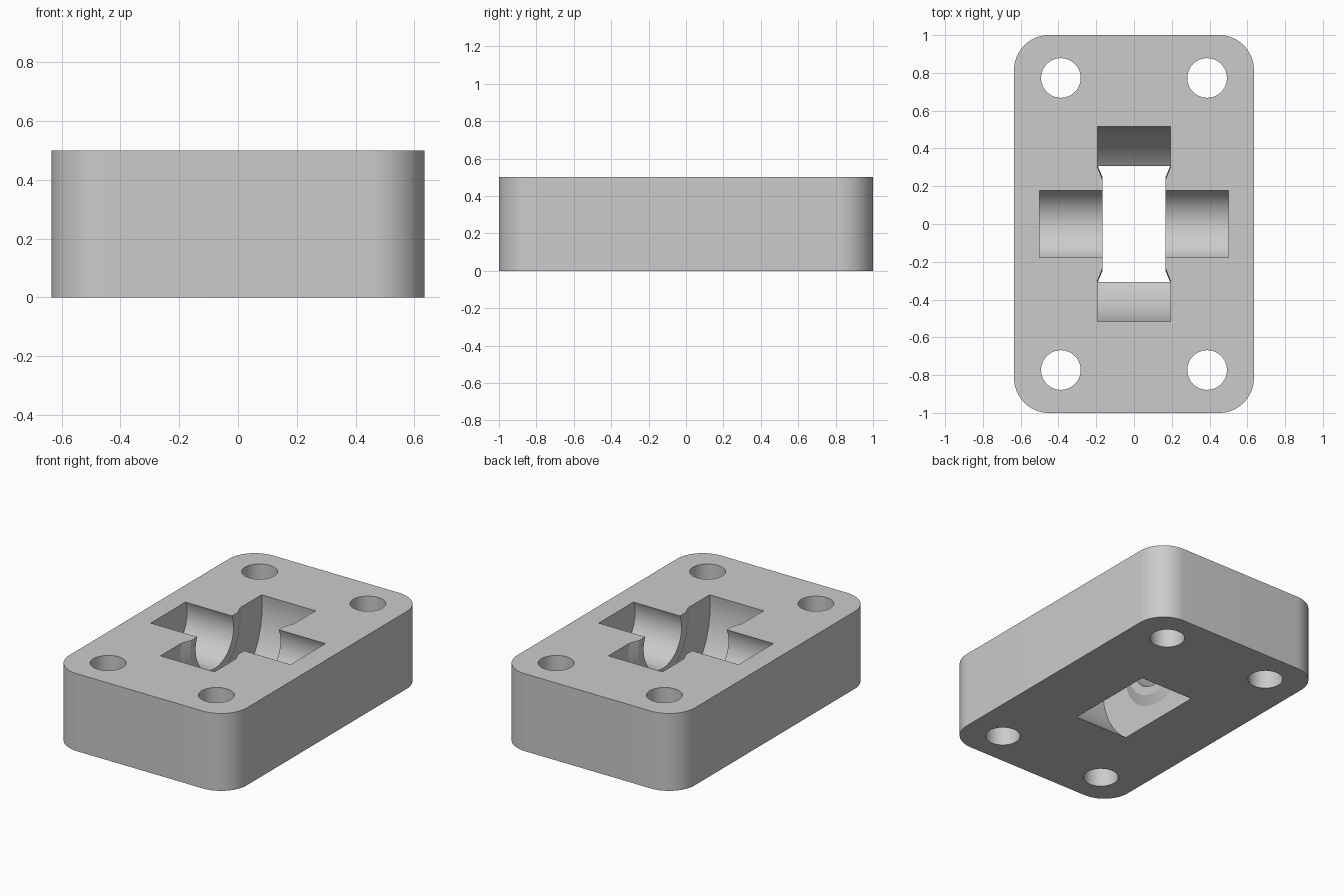
import bpy, bmesh
from math import sin, cos, pi, radians

cube = bpy.data.objects.get("Cube")
if cube:
    bpy.data.objects.remove(cube, do_unlink=True)

HALF_X, HALF_Y, HEIGHT, CORNER = 0.635, 1.0, 0.5, 0.185
AXLE_Z = 0.422

grey = bpy.data.materials.new("plain_grey")
grey.use_nodes = True
colour = (0.6, 0.6, 0.6, 1)
grey.diffuse_color = colour
grey.node_tree.nodes["Principled BSDF"].inputs["Base Color"].default_value = colour


def make_object(name, bm):
    bmesh.ops.recalc_face_normals(bm, faces=bm.faces)
    mesh = bpy.data.meshes.new(name)
    bm.to_mesh(mesh)
    bm.free()
    mesh.materials.append(grey)
    obj = bpy.data.objects.new(name, mesh)
    bpy.context.collection.objects.link(obj)
    return obj


def prism(name, outline, bottom, top):
    """Extrude a closed outline straight up."""
    bm = bmesh.new()
    face = bm.faces.new([bm.verts.new((x, y, bottom)) for x, y in outline])
    up = bmesh.ops.extrude_face_region(bm, geom=[face])["geom"]
    verts = [v for v in up if isinstance(v, bmesh.types.BMVert)]
    bmesh.ops.translate(bm, verts=verts, vec=(0, 0, top - bottom))
    return make_object(name, bm)


def arc(cx, cy, radius, start, end, steps):
    angles = [start + (end - start) * i / steps for i in range(steps + 1)]
    return [(cx + radius * cos(a), cy + radius * sin(a)) for a in angles]


def lathe_x(name, profile, z, segments=96):
    """Revolve (x, radius) points about an axle along x."""
    bm = bmesh.new()
    rings = [[bm.verts.new((x, r * cos(2 * pi * i / segments),
                            z + r * sin(2 * pi * i / segments)))
              for i in range(segments)] for x, r in profile]
    for a, b in zip(rings, rings[1:]):
        for i in range(segments):
            j = (i + 1) % segments
            bm.faces.new((a[i], a[j], b[j], b[i]))
    bm.faces.new(rings[0])
    bm.faces.new(rings[-1])
    return make_object(name, bm)


# Block with rounded upright corners
outline = []
corners = [(1, 1), (-1, 1), (-1, -1), (1, -1)]
for k, (sx, sy) in enumerate(corners):
    outline += arc(sx * (HALF_X - CORNER), sy * (HALF_Y - CORNER), CORNER,
                   k * pi / 2, (k + 1) * pi / 2, 16)
block = prism("housing_block", outline, 0, HEIGHT)

# Four bolt holes
cutters = [prism("bolt_hole_cutter", arc(sx * 0.387, sy * 0.773, 0.105, 0, 2 * pi, 48)[:-1],
                 -0.1, HEIGHT + 0.1) for sx, sy in corners]

# Wheel pocket with a tapered boss each side and the axle channel
half = [(-0.5, 0.194), (-0.167, 0.194), (-0.167, 0.248), (-0.193, 0.31), (-0.193, 0.522)]
profile = half + [(-x, r) for x, r in reversed(half)]
cutters.append(lathe_x("wheel_and_axle_cutter", profile, AXLE_Z))

for cutter in cutters:
    cutter.hide_render = True
    mod = block.modifiers.new("cut", "BOOLEAN")
    mod.operation = "DIFFERENCE"
    mod.solver = "EXACT"
    mod.object = cutter

# Bake the cuts and drop the cutters
bpy.context.view_layer.update()
result = bpy.data.meshes.new_from_object(block.evaluated_get(bpy.context.evaluated_depsgraph_get()))
block.modifiers.clear()
block.data = result
for cutter in cutters:
    bpy.data.objects.remove(cutter, do_unlink=True)

bpy.ops.object.select_all(action="DESELECT")
block.select_set(True)
bpy.context.view_layer.objects.active = block
bpy.ops.object.shade_smooth_by_angle(angle=radians(20))
